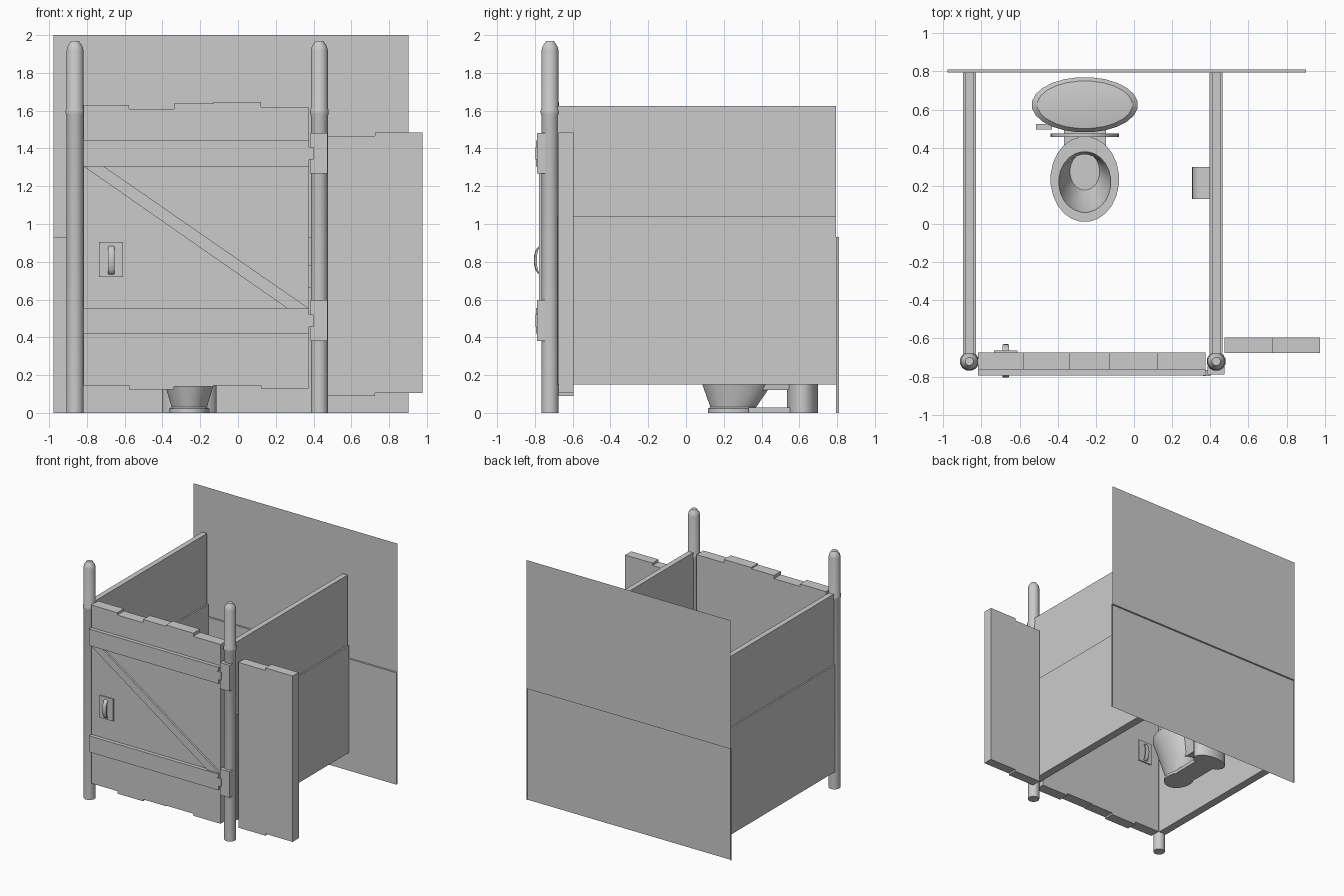
import bpy, bmesh, math
from mathutils import Vector

if "Cube" in bpy.data.objects:
    bpy.data.objects.remove(bpy.data.objects["Cube"])


def finish(name, bm, smooth=False, recalc=True):
    if recalc:
        bmesh.ops.recalc_face_normals(bm, faces=bm.faces)
    mesh = bpy.data.meshes.new(name)
    bm.to_mesh(mesh)
    bm.free()
    ob = bpy.data.objects.new(name, mesh)
    bpy.context.collection.objects.link(ob)
    if smooth:
        bpy.ops.object.select_all(action='DESELECT')
        ob.select_set(True)
        bpy.context.view_layer.objects.active = ob
        bpy.ops.object.shade_smooth_by_angle(angle=math.radians(35))
    return ob


def prism(name, outline, y0, y1, smooth=False):
    """Extrude an (x, z) outline from y0 to y1."""
    bm = bmesh.new()
    f = bm.faces.new([bm.verts.new((x, y0, z)) for x, z in outline])
    ext = bmesh.ops.extrude_face_region(bm, geom=[f])
    vs = [v for v in ext['geom'] if isinstance(v, bmesh.types.BMVert)]
    bmesh.ops.translate(bm, verts=vs, vec=(0, y1 - y0, 0))
    return finish(name, bm, smooth)


def box(name, x0, x1, y0, y1, z0, z1):
    return prism(name, [(x0, z0), (x1, z0), (x1, z1), (x0, z1)], y0, y1)


def loft(name, x, rings, n=24):
    """Stack ellipses given as (centre y, radius x, radius y, z), capped at both ends."""
    bm = bmesh.new()
    loops = [[bm.verts.new((x + rx * math.cos(2 * math.pi * (i + .5) / n),
                            cy + ry * math.sin(2 * math.pi * (i + .5) / n), z))
              for i in range(n)] for cy, rx, ry, z in rings]
    for a, b in zip(loops, loops[1:]):
        for i in range(n):
            j = (i + 1) % n
            bm.faces.new((a[i], a[j], b[j], b[i]))
    bm.faces.new(loops[0][::-1])
    bm.faces.new(loops[-1])
    return finish(name, bm, True)


def planks(name, xs, tops, bottoms, y0, y1):
    """Flush boards with uneven ends."""
    top, bottom = [], []
    for i in range(len(tops)):
        top += [(xs[i], tops[i]), (xs[i + 1], tops[i])]
        bottom += [(xs[i], bottoms[i]), (xs[i + 1], bottoms[i])]
    return prism(name, bottom + top[::-1], y0, y1)


# Back wall: a thin sheet with the lower half stepped forward
bm = bmesh.new()
L, R, F, B, H = -.977, .902, .795, .81, .93
for quad in ([(L, B, H), (R, B, H), (R, B, 2), (L, B, 2)],
             [(L, F, H), (R, F, H), (R, B, H), (L, B, H)],
             [(L, F, 0), (R, F, 0), (R, F, H), (L, F, H)],
             [(R, F, 0), (R, B, 0), (R, B, H), (R, F, H)],
             [(L, B, 0), (L, F, 0), (L, F, H), (L, B, H)]):
    bm.faces.new([bm.verts.new(p) for p in quad])
bmesh.ops.remove_doubles(bm, verts=bm.verts, dist=1e-4)
finish("back_wall", bm, recalc=False)

# Side partitions and front posts
for side, x in (("left", -.863), ("right", .431)):
    box(side + "_partition_lower", x - .034, x + .034, -.68, .795, .15, 1.04)
    box(side + "_partition_upper", x - .022, x + .022, -.68, .795, 1.04, 1.625)
    loft(side + "_post", x, [(-.72, r, r, z) for r, z in (
        (.046, 0), (.046, 1.57), (.051, 1.585), (.051, 1.6), (.046, 1.615),
        (.046, 1.92), (.041, 1.94), (.022, 1.968))], 12)

# Door boards, cross rails and diagonal brace
planks("door_boards", (-.817, -.578, -.34, -.13, .122, .374),
       (1.63, 1.61, 1.637, 1.647, 1.62), (.146, .125, .14, .145, .128), -.762, -.673)
box("door_rail_upper", -.817, .376, -.793, -.76, 1.305, 1.443)
box("door_rail_lower", -.817, .376, -.793, -.76, .419, .554)
prism("door_diagonal", [(-.817, 1.305), (-.71, 1.305), (.374, .554), (.26, .554)], -.778, -.76)

# Hinges
for tag, z in (("upper", 1.375), ("lower", .489)):
    prism(tag + "_hinge_plate", [(.385, z - .108), (.475, z - .108), (.475, z + .108),
                                 (.385, z + .108), (.385, z + .033), (.4, z + .033),
                                 (.4, z - .033), (.385, z - .033)], -.788, -.745)
    box(tag + "_hinge_leaf", .362, .4, -.797, -.765, z - .033, z + .033)

# Pull handles on both door faces, mirrored about the door's mid plane
for tag, face, s in (("outer", -.762, -1), ("inner", -.673, 1)):
    box(tag + "_handle_plate", -.735, -.61, *sorted((face, face + s * .01)), .72, .905)
    bm = bmesh.new()
    prev = None
    for i in range(9):
        a = math.pi * i / 8
        z = .808 - .076 * math.cos(a)
        yo, yi = .008 + .036 * math.sin(a), .004 + .024 * math.sin(a)
        ring = [bm.verts.new((-.672 + dx, face + s * d, z)) for dx, d in
                ((-.017, yi), (.017, yi), (.017, yo - .004), (.009, yo), (-.009, yo), (-.017, yo - .004))]
        if prev:
            for k in range(6):
                m = (k + 1) % 6
                bm.faces.new((prev[k], prev[m], ring[m], ring[k]))
        else:
            bm.faces.new(ring)
        prev = ring
    bm.faces.new(prev)
    finish(tag + "_handle", bm, True)

# Short fence boards to the right
planks("side_boards", (.475, .724, .976), (1.465, 1.485), (.09, .105), -.675, -.595)

# Toilet: bowl, foot, rear pipe and tank
TX = -.258
loft("bowl", TX, [(.245, .108, .13, 0), (.245, .108, .13, .022), (.25, .094, .122, .03),
                  (.27, .13, .185, .15), (.25, .165, .215, .3), (.235, .18, .225, .37),
                  (.235, .18, .225, .4), (.22, .137, .16, .4), (.22, .125, .145, .35),
                  (.275, .078, .098, .2)])
box("foot_link", TX - .09, TX + .09, .33, .58, 0, .028)
loft("rear_pipe", TX, [(.617, .147, .084, 0), (.617, .147, .084, .4)], 20)
prism("bowl_bridge", [(TX - .07, .12), (TX + .07, .12), (TX + .11, .39), (TX - .11, .39)], .4, .56)
loft("tank", TX, [(.625, .23, .115, .38), (.625, .255, .13, .45), (.625, .262, .133, .72)])
loft("tank_lid", TX, [(.625, .27, .138, .72), (.625, .279, .145, .73), (.625, .279, .145, .75),
                      (.625, .25, .125, .775), (.625, .15, .07, .785)])
lever = box("flush_lever", -.515, -.43, .495, .525, .655, .675)

# Raised toilet lid and seat
oval = [(TX + .18 * math.cos(i * math.pi / 12), .615 + .215 * math.sin(i * math.pi / 12)) for i in range(24)]
prism("raised_lid", oval, .455, .475, True)

# Paper dispenser on the right partition
arc = [(.35 + .045 * math.cos(a), .72 + .06 * math.sin(a))
       for a in (math.pi * (.5 + i / 10) for i in range(11))]
prism("paper_dispenser", [(.4, .66)] + [(.4, .78)] + arc, .13, .3, True)
